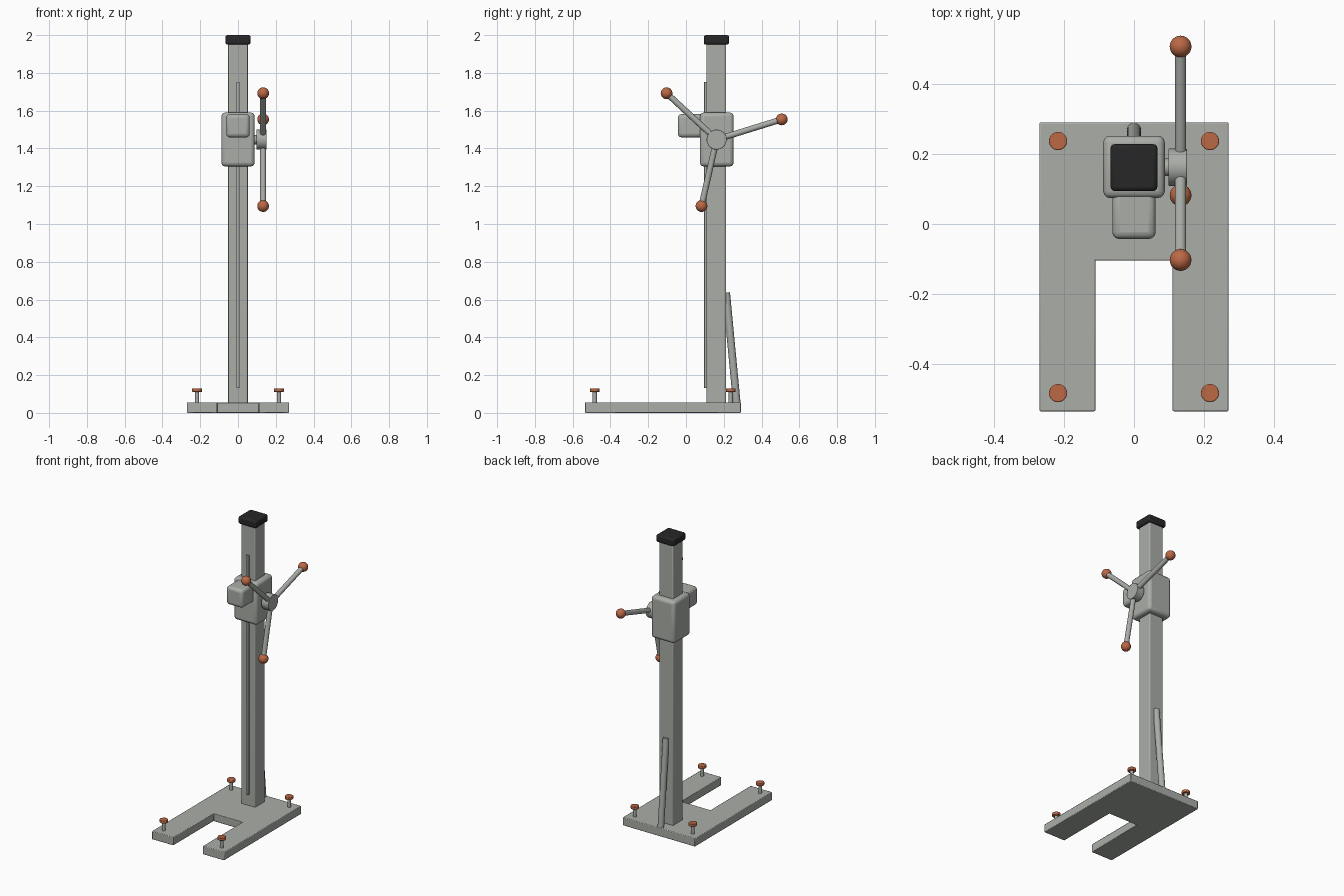
import bpy, bmesh, math
from mathutils import Vector

if "Cube" in bpy.data.objects:
    bpy.data.objects.remove(bpy.data.objects["Cube"])


def colour(name, rgb):
    m = bpy.data.materials.new(name)
    m.diffuse_color = (*rgb, 1)
    m.use_nodes = True
    m.node_tree.nodes["Principled BSDF"].inputs["Base Color"].default_value = m.diffuse_color
    return m


GREY = colour("warm grey metal", (0.40, 0.42, 0.39))
COPPER = colour("copper knob", (0.50, 0.14, 0.06))
BLACK = colour("black plastic", (0.02, 0.02, 0.02))


def finish(name, bm, mat, bevel=0.0, segments=3):
    mesh = bpy.data.meshes.new(name)
    bmesh.ops.recalc_face_normals(bm, faces=bm.faces)
    bm.to_mesh(mesh)
    bm.free()
    ob = bpy.data.objects.new(name, mesh)
    bpy.context.collection.objects.link(ob)
    mesh.materials.append(mat)
    if bevel:
        mod = ob.modifiers.new("edges", 'BEVEL')
        mod.width, mod.segments = bevel, segments
        mod.limit_method = 'ANGLE'
    bpy.context.view_layer.objects.active = ob
    ob.select_set(True)
    bpy.ops.object.shade_smooth_by_angle(angle=math.radians(35))
    ob.select_set(False)
    return ob


def box(name, lo, hi, mat, bevel=0.0):
    bm = bmesh.new()
    bmesh.ops.create_cube(bm, size=1)
    for v in bm.verts:
        v.co = [(a + b) / 2 + c * (b - a) for a, b, c in zip(lo, hi, v.co)]
    return finish(name, bm, mat, bevel)


def rod(name, a, b, r, mat, bevel=0.0, sides=32):
    a, b = Vector(a), Vector(b)
    bm = bmesh.new()
    bmesh.ops.create_cone(bm, cap_ends=True, segments=sides,
                          radius1=r, radius2=r, depth=(b - a).length)
    q = (b - a).to_track_quat('Z', 'Y')
    for v in bm.verts:
        v.co = (a + b) / 2 + q @ v.co
    return finish(name, bm, mat, bevel, 2)


def ball(name, centre, r, mat):
    bm = bmesh.new()
    bmesh.ops.create_uvsphere(bm, u_segments=32, v_segments=16, radius=r)
    bmesh.ops.translate(bm, verts=bm.verts, vec=centre)
    return finish(name, bm, mat)


# forked base plate
bm = bmesh.new()
outline = [(-0.27, -0.535), (-0.11, -0.535), (-0.11, -0.104), (0.11, -0.104),
           (0.11, -0.535), (0.27, -0.535), (0.27, 0.29), (-0.27, 0.29)]
face = bm.faces.new([bm.verts.new((x, y, 0)) for x, y in outline])
top = bmesh.ops.extrude_face_region(bm, geom=[face])["geom"]
bmesh.ops.translate(bm, verts=[g for g in top if isinstance(g, bmesh.types.BMVert)],
                    vec=(0, 0, 0.056))
finish("base_plate", bm, GREY, 0.004, 2)

# levelling screws
for i, (x, y) in enumerate([(sx * 0.217, y) for sx in (-1, 1) for y in (-0.483, 0.237)]):
    rod(f"levelling_screw_{i}", (x, y, 0.03), (x, y, 0.115), 0.011, GREY)
    rod(f"levelling_knob_{i}", (x, y, 0.111), (x, y, 0.13), 0.026, COPPER, 0.003)

# column with cap, front rack and rear brace
CY = 0.161
box("column", (-0.052, CY - 0.052, 0.03), (0.052, CY + 0.052, 1.97), GREY, 0.006)
box("column_cap", (-0.067, CY - 0.067, 1.949), (0.067, CY + 0.067, 2.0), BLACK, 0.012)
box("gear_rack", (-0.009, 0.096, 0.132), (0.009, 0.12, 1.752), GREY, 0.002)
rod("rear_brace", (0, 0.27, 0.04), (0, 0.213, 0.637), 0.02, GREY)

# sliding carriage and motor mount
box("carriage", (-0.088, CY - 0.087, 1.305), (0.088, CY + 0.091, 1.59), GREY, 0.02)
box("motor_mount", (-0.062, -0.043, 1.458), (0.062, 0.1, 1.582), GREY, 0.02)

# feed hub with three ball-ended handles
HY, HZ, HX = 0.162, 1.447, 0.133
rod("hub_shaft", (0.06, HY, HZ), (0.11, HY, HZ), 0.025, GREY)
rod("feed_hub", (0.098, HY, HZ), (0.151, HY, HZ), 0.053, GREY, 0.002, 48)
for i in range(3):
    t = math.radians(17.2 + 120 * i)
    end = (HX, HY + 0.361 * math.cos(t), HZ + 0.361 * math.sin(t))
    rod(f"handle_arm_{i}", (HX, HY, HZ), end, 0.016, GREY)
    ball(f"handle_knob_{i}", end, 0.031, COPPER)
